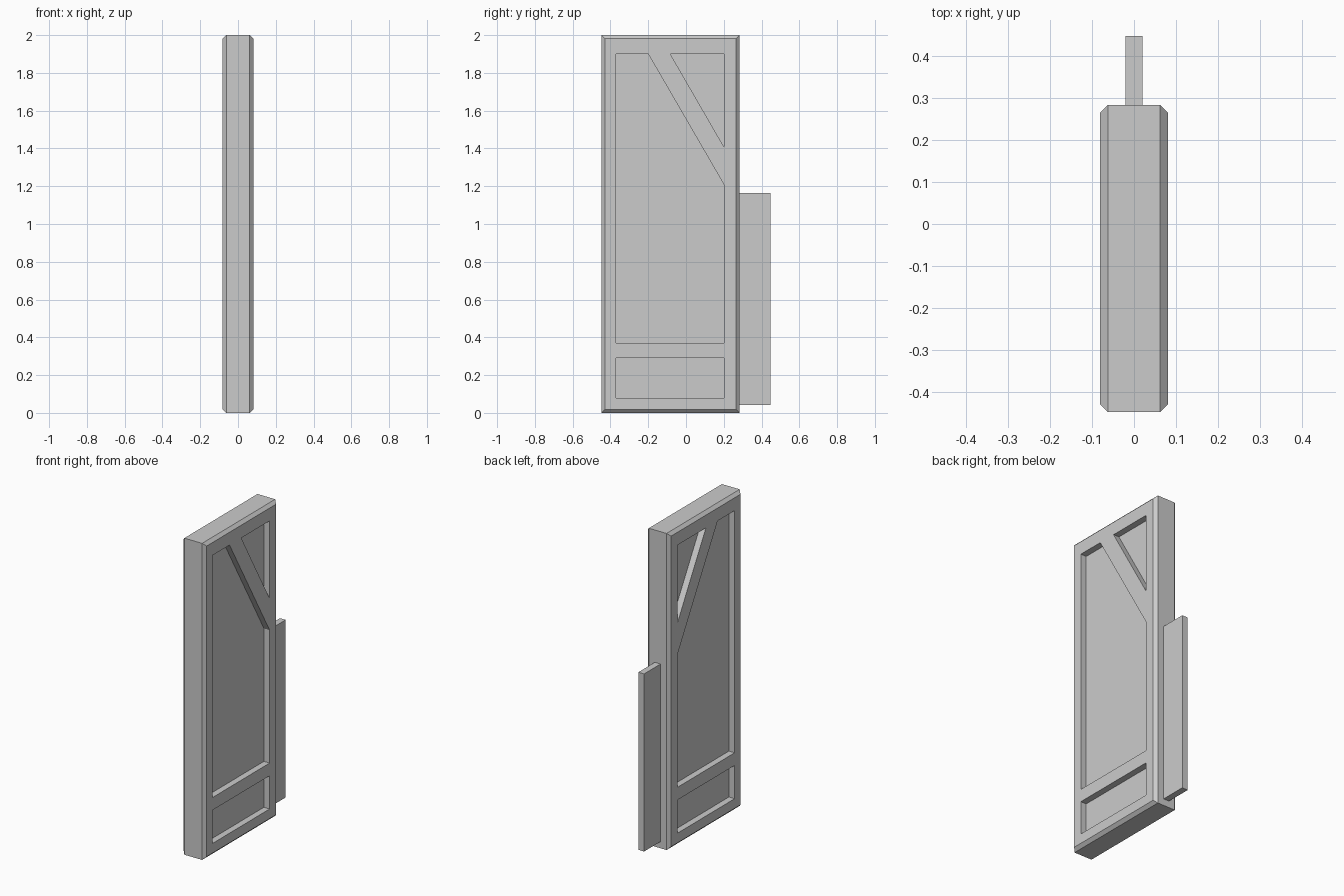
import bpy, bmesh

if "Cube" in bpy.data.objects:
    bpy.data.objects.remove(bpy.data.objects["Cube"])

Y0, Y1, Z1 = -0.447, 0.283, 2.0     # panel outline
HALF, CHAMFER, FLOOR = 0.081, 0.019, 0.041


def loft(name, rings):
    """Solid through (x, [(y, z), ...]) rings, capped at both ends."""
    bm = bmesh.new()
    loops = [[bm.verts.new((x, y, z)) for y, z in pts] for x, pts in rings]
    n = len(loops[0])
    for a, b in zip(loops, loops[1:]):
        for i in range(n):
            j = (i + 1) % n
            bm.faces.new((a[i], a[j], b[j], b[i]))
    bm.faces.new(loops[0])
    bm.faces.new(loops[-1])
    bmesh.ops.recalc_face_normals(bm, faces=bm.faces)
    mesh = bpy.data.meshes.new(name)
    bm.to_mesh(mesh)
    bm.free()
    obj = bpy.data.objects.new(name, mesh)
    bpy.context.collection.objects.link(obj)
    return obj


def rect(y0, y1, z0, z1):
    return [(y0, z0), (y1, z0), (y1, z1), (y0, z1)]


# Door panel with chamfered rims on both broad faces
outer = rect(Y0, Y1, 0, Z1)
inner = rect(Y0 + CHAMFER, Y1 - CHAMFER, CHAMFER, Z1 - CHAMFER)
panel = loft("door_panel", [(-HALF, inner), (-HALF + CHAMFER, outer),
                            (HALF - CHAMFER, outer), (HALF, inner)])

# Recesses: lower box, large clipped field, upper corner triangle
recesses = [
    rect(-0.37, 0.2, 0.08, 0.29),
    [(-0.37, 0.37), (0.2, 0.37), (0.2, 1.21), (-0.2, 1.9), (-0.37, 1.9)],
    [(0.2, 1.41), (0.2, 1.9), (-0.083, 1.9)],
]
bpy.context.view_layer.objects.active = panel
for side in (-1, 1):
    for outline in recesses:
        cutter = loft("recess_cutter", [(side * FLOOR, outline), (side * 0.15, outline)])
        cutter.hide_render = True
        mod = panel.modifiers.new("recess", 'BOOLEAN')
        mod.operation = 'DIFFERENCE'
        mod.solver = 'EXACT'
        mod.object = cutter
        bpy.ops.object.modifier_apply(modifier=mod.name)
        bpy.data.objects.remove(cutter)

# Thin plate sticking out of the rear edge
plate = rect(Y1 - 0.01, 0.447, 0.042, 1.164)
loft("edge_plate", [(-0.02, plate), (0.02, plate)])
